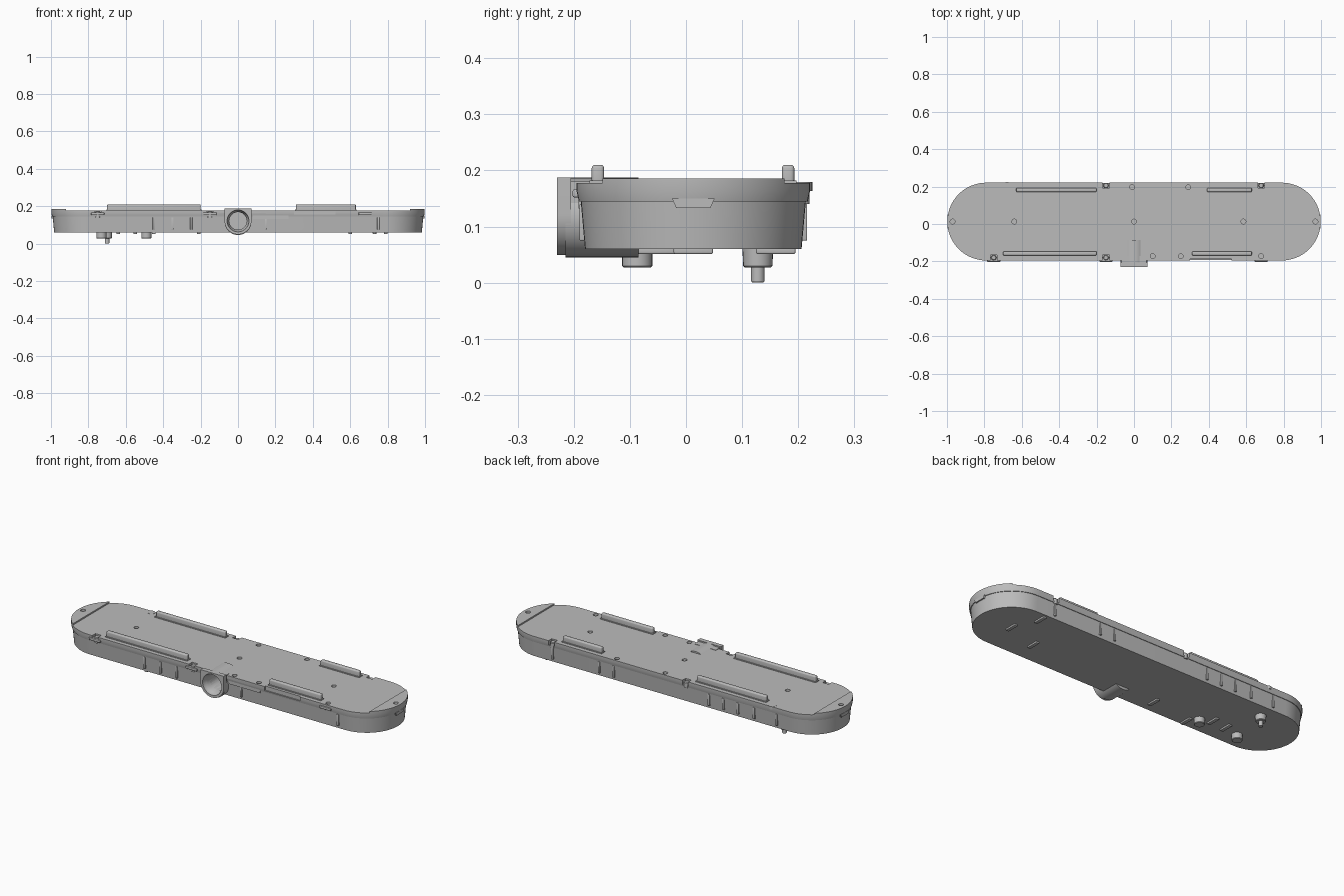
import bpy, bmesh, math
from mathutils import Matrix, Vector

if "Cube" in bpy.data.objects:
    bpy.data.objects.remove(bpy.data.objects["Cube"], do_unlink=True)

CY = 0.013          # centre line of the housing
HALF = 0.79         # half length of the straight sides
TOP = 0.178

GREY = (0.5, 0.5, 0.5, 1)
grey = bpy.data.materials.new("plain grey")
grey.use_nodes = True
grey.diffuse_color = GREY
grey.node_tree.nodes["Principled BSDF"].inputs["Base Color"].default_value = GREY


def finish(name, bm):
    bmesh.ops.recalc_face_normals(bm, faces=bm.faces)
    mesh = bpy.data.meshes.new(name)
    bm.to_mesh(mesh)
    bm.free()
    mesh.materials.append(grey)
    ob = bpy.data.objects.new(name, mesh)
    bpy.context.collection.objects.link(ob)
    return ob


def loft(name, rings):
    """Closed skin through rings of equal point counts."""
    bm = bmesh.new()
    loops = [[bm.verts.new(p) for p in ring] for ring in rings]
    n = len(loops[0])
    for a, b in zip(loops, loops[1:]):
        for i in range(n):
            j = (i + 1) % n
            bm.faces.new((a[i], a[j], b[j], b[i]))
    bm.faces.new(loops[0])
    bm.faces.new(loops[-1])
    return finish(name, bm)


def stadium(r, z, steps=32):
    ring = []
    for side, start in ((1, -math.pi / 2), (-1, math.pi / 2)):
        for i in range(steps + 1):
            a = start + math.pi * i / steps
            ring.append((side * HALF + r * math.cos(a), CY + r * math.sin(a), z))
    return ring


def box(name, x, y, z, bevel=0):
    bm = bmesh.new()
    bmesh.ops.create_cube(bm, size=1)
    for v in bm.verts:
        v.co = Vector([lo + (c + 0.5) * (hi - lo) for c, (lo, hi) in zip(v.co, (x, y, z))])
    if bevel:
        bmesh.ops.bevel(bm, geom=bm.edges[:], offset=bevel, segments=3, profile=0.5, affect='EDGES')
    return finish(name, bm)


def turned(name, x, y, profile, n=24):
    """Upright round part from (radius, height) pairs."""
    circle = [2 * math.pi * i / n for i in range(n)]
    return loft(name, [[(x + r * math.cos(a), y + r * math.sin(a), z) for a in circle]
                       for r, z in profile])


def tube_y(name, z, profile, n=40):
    """Round part along y from (radius, y) pairs."""
    circle = [2 * math.pi * i / n for i in range(n)]
    return loft(name, [[(r * math.cos(a), y, z + r * math.sin(a)) for a in circle]
                       for r, y in profile])


def cut(targets, cutter):
    for ob in targets:
        mod = ob.modifiers.new("cut", 'BOOLEAN')
        mod.operation = 'DIFFERENCE'
        mod.solver = 'EXACT'
        mod.object = cutter
        bpy.context.view_layer.objects.active = ob
        bpy.ops.object.modifier_apply(modifier=mod.name)
    bpy.data.objects.remove(cutter, do_unlink=True)


# Lower housing and lid
body = loft("lower_housing", [stadium(0.193, 0.06), stadium(0.201, 0.15)])
lid = loft("lid", [stadium(0.204, 0.145), stadium(0.208, 0.163), stadium(0.208, 0.186)])

# Lid centre sits slightly lower than its two ends
cut([lid], box("cutter", (-0.92, 0.92), (-0.5, 0.5), (TOP, 0.3)))

# Screw holes in the lid
holes = [(x, CY) for x in (-0.97, -0.64, 0, 0.585, 0.97)]
holes += [(-0.01, 0.197), (0.29, 0.197), (0.1, -0.172), (0.25, -0.172), (0.68, -0.172)]
for x, y in holes:
    cut([lid], turned("cutter", x, y, [(0.013, 0.166), (0.013, 0.2)]))

# Edge notches, each with a locating stud
notches = [(-0.75, -1), (-0.15, -1), (-0.15, 1), (0.68, 1)]
for i, (x, side) in enumerate(notches):
    y = CY + side * 0.195
    cut([lid], box("cutter", (x - 0.018, x + 0.018), (y - 0.016, y + 0.03), (0.152, 0.2))
        if side > 0 else
        box("cutter", (x - 0.018, x + 0.018), (y - 0.03, y + 0.016), (0.152, 0.2)))
    turned(f"notch_stud_{i + 1}", x, y - side * 0.002, [(0.014, 0.14), (0.014, 0.168), (0.011, 0.172)])
turned("edge_stud", -0.68, 0.205, [(0.02, 0.163), (0.02, TOP + 0.001)])

# Side flanges around the clip positions
for x in (-0.75, -0.15, 0.68):
    box(f"front_flange_{x}", (x - 0.035, x + 0.035), (-0.202, -0.18), (0.152, 0.166), 0.003)

# Shallow recess along the front lid edge
cut([lid], box("cutter", (0.3, 0.52), (-0.25, -0.187), (0.155, 0.2)))

# Lid tongues lapping over the housing
box("front_tongue", (0.08, 0.27), (-0.192, -0.17), (0.132, 0.15))
for side in (-1, 1):
    x0, x1 = sorted((side * 0.97, side * 0.996))
    tongue = box("end_tongue", (x0, x1), (CY - 0.038, CY + 0.038), (0.133, 0.15))
    for v in tongue.data.vertices:
        if v.co.z < 0.14:
            v.co.y = CY + (v.co.y - CY) * 0.8

# Long rails on the lid
for name, x, y in (("front_right_rail", (-0.7, -0.2), -0.157), ("front_left_rail", (0.31, 0.63), -0.157),
                   ("back_right_rail", (-0.63, -0.2), 0.182), ("back_left_rail", (0.39, 0.63), 0.182)):
    box(name, x, (y - 0.011, y + 0.011), (0.165, 0.21), 0.006)
    box(name + "_base", (x[0] - 0.004, x[1] + 0.004), (y - 0.015, y + 0.015), (0.17, TOP + 0.004))

# Small clip ribs on the long walls
for side, places in ((-1, (-0.45, -0.35, -0.25, 0.15, 0.75)),
                     (1, (0.68, 0.39, 0.3, -0.29, -0.38, -0.47, -0.57, -0.71))):
    for x in places:
        y0, y1 = sorted((CY + side * 0.19, CY + side * 0.203))
        box("clip_rib", (x - 0.006, x + 0.006), (y0, y1), (0.075, 0.14), 0.002)

# Round port on the front: tube, squared flange and bore
tube = tube_y("port_tube", 0.116, [(0.071, -0.215), (0.071, -0.085)])
arc = [math.pi + math.pi * i / 24 for i in range(25)]
outline = [(0.072 * math.cos(a), 0.121 + 0.072 * math.sin(a)) for a in arc]
outline += [(0.072, 0.187), (-0.072, 0.187)]
flange = loft("port_flange", [[(x, y, z) for x, z in outline] for y in (-0.23, -0.205)])
shroud = box("port_shroud", (-0.066, 0.066), (-0.207, -0.17), (0.12, 0.18))
cut([tube, flange, shroud, body, lid],
    tube_y("cutter", 0.121, [(0.06, -0.24), (0.057, -0.22), (0.047, -0.195), (0.047, -0.1)]))

# Pegs under the housing
turned("front_peg", -0.73, -0.087, [(0.027, 0.07), (0.027, 0.03), (0.024, 0.027)])
turned("middle_peg", -0.49, -0.087, [(0.027, 0.07), (0.027, 0.03), (0.024, 0.027)])
turned("back_peg", -0.7, 0.128, [(0.028, 0.07), (0.026, 0.03), (0.023, 0.027), (0.012, 0.027),
                                (0.012, 0.003), (0.010, 0)])

# Low pads under the housing
for x, y in ((0.79, CY), (0.73, 0.16), (0.6, -0.05), (-0.21, -0.1),
             (-0.45, -0.14), (-0.55, -0.055), (-0.64, -0.065)):
    box("bottom_pad", (x - 0.01, x + 0.01), (y - 0.035, y + 0.035), (0.051, 0.065), 0.003)

# Smooth the round walls, keep the edges crisp
bpy.ops.object.select_all(action='DESELECT')
for ob in bpy.context.scene.objects:
    if ob.type == 'MESH':
        ob.select_set(True)
        bpy.context.view_layer.objects.active = ob
bpy.ops.object.shade_smooth_by_angle(angle=math.radians(30))
